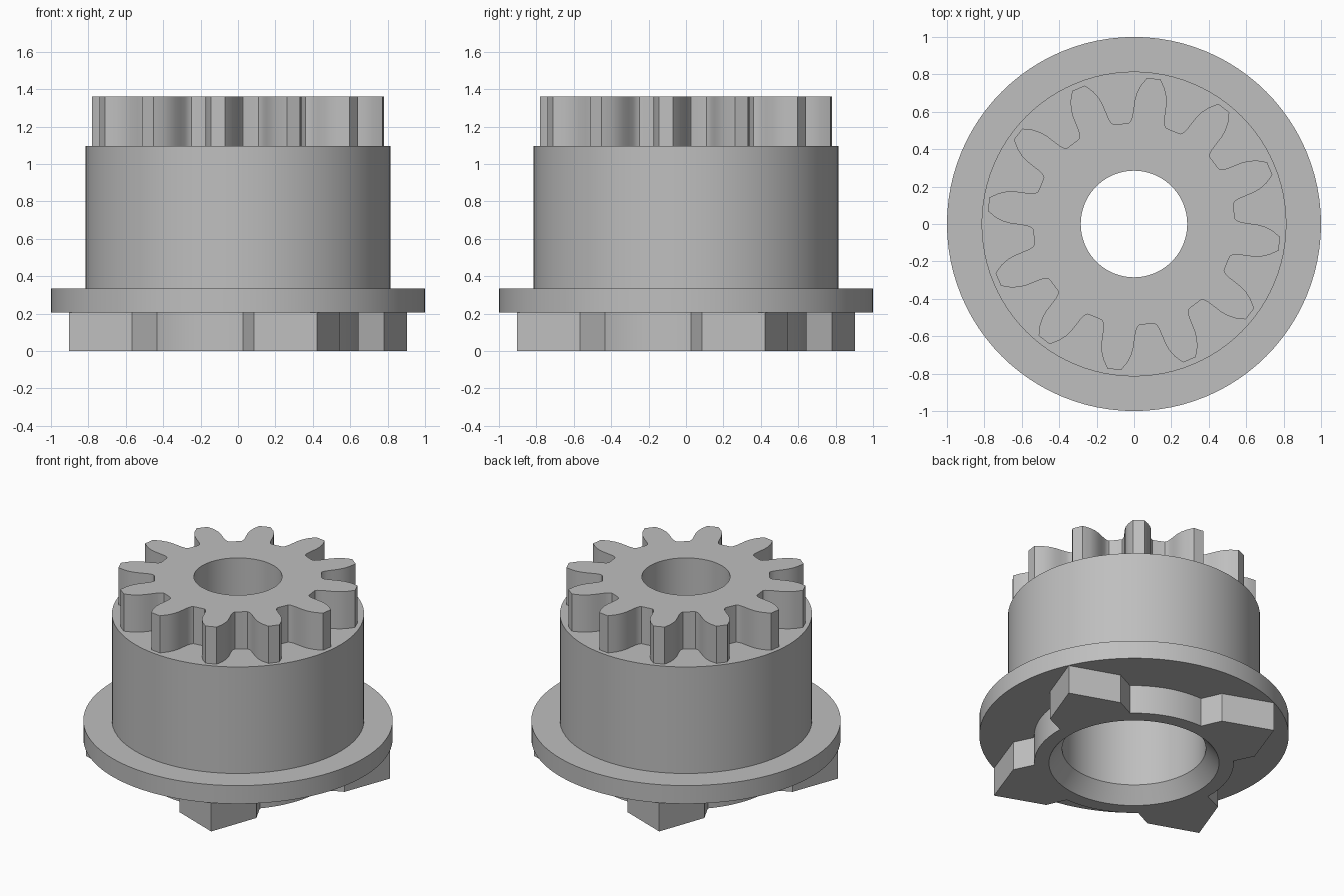
import bpy
import bmesh
from math import cos, sin, radians, tau

cube = bpy.data.objects.get("Cube")
if cube:
    bpy.data.objects.remove(cube, do_unlink=True)

SEGMENTS = 96

steel = bpy.data.materials.new("steel_grey")
steel.use_nodes = True
GREY = (0.52, 0.52, 0.52, 1)
steel.diffuse_color = GREY
steel.node_tree.nodes["Principled BSDF"].inputs["Base Color"].default_value = GREY


def polar(r, degrees):
    a = radians(degrees)
    return r * cos(a), r * sin(a)


def circle(r):
    return [polar(r, 360 * i / SEGMENTS) for i in range(SEGMENTS)]


def finish(bm, name):
    bmesh.ops.recalc_face_normals(bm, faces=bm.faces)
    mesh = bpy.data.meshes.new(name)
    bm.to_mesh(mesh)
    bm.free()
    mesh.materials.append(steel)
    obj = bpy.data.objects.new(name, mesh)
    bpy.context.collection.objects.link(obj)
    bpy.ops.object.select_all(action='DESELECT')
    obj.select_set(True)
    bpy.context.view_layer.objects.active = obj
    bpy.ops.object.shade_smooth_by_angle(angle=radians(25))
    return obj


def add_loop(bm, points, z):
    return [bm.verts.new((x, y, z)) for x, y in points]


def bridge(bm, a, b):
    n = len(a)
    for i in range(n):
        j = (i + 1) % n
        bm.faces.new((a[i], a[j], b[j], b[i]))


def ring_plate(name, outline, bore):
    """Extruded outline with a round hole; bore lists (z, radius) upward."""
    bm = bmesh.new()
    outer = [add_loop(bm, outline, bore[k][0]) for k in (0, -1)]
    inner = [add_loop(bm, circle(r), z) for z, r in bore]
    bridge(bm, outer[0], outer[1])
    for low, high in zip(inner, inner[1:]):
        bridge(bm, low, high)
    for rim, hole in ((outer[0], inner[0]), (outer[1], inner[-1])):
        edges = [bm.edges.get((loop[i - 1], loop[i]))
                 for loop in (rim, hole) for i in range(len(loop))]
        bmesh.ops.triangle_fill(bm, edges=edges, use_beauty=True)
    return finish(bm, name)


def lathe(name, profile):
    """Closed (radius, z) profile turned about the z axis."""
    bm = bmesh.new()
    rings = [add_loop(bm, circle(r), z) for r, z in profile]
    for i, ring in enumerate(rings):
        bridge(bm, rings[i - 1], ring)
    return finish(bm, name)


# Stepped sleeve: flange, drum and stepped inner bore
lathe("flanged_body", [
    (0.465, 0.205), (1.0, 0.205), (1.0, 0.335), (0.815, 0.335),
    (0.815, 1.095), (0.285, 1.095), (0.285, 0.62), (0.465, 0.62)])

# Pinion: half a tooth as (radius, angle from tooth centre), mirrored
half_tooth = [(0.54, 12.5), (0.542, 10.6), (0.555, 9.4), (0.58, 8.6),
              (0.62, 8.0), (0.66, 7.5), (0.70, 6.6), (0.74, 5.1), (0.785, 2.7)]
gear_outline = []
for k in range(12):
    centre = 30 * k + 22.2
    gear_outline += [polar(r, centre - a) for r, a in half_tooth]
    gear_outline += [polar(r, centre + a) for r, a in reversed(half_tooth)]
ring_plate("pinion_gear", gear_outline, [(1.095, 0.285), (1.36, 0.285)])

# Clutch hub: four pointed dogs joined by arcs, with a chamfered mouth
HUB, SHOULDER, TIP = 0.645, 0.785, 0.998
dog_outline = []
for k in range(4):
    centre = 90 * k + 25
    dog_outline += [polar(r, centre + a) for r, a in (
        (HUB, -22.7), (SHOULDER, -18.7), (TIP, 0), (SHOULDER, 18.7))]
    dog_outline += [polar(HUB, centre + 22.7 + 44.6 * i / 14) for i in range(14)]
ring_plate("clutch_dogs", dog_outline, [(0, 0.55), (0.105, 0.465), (0.205, 0.465)])
